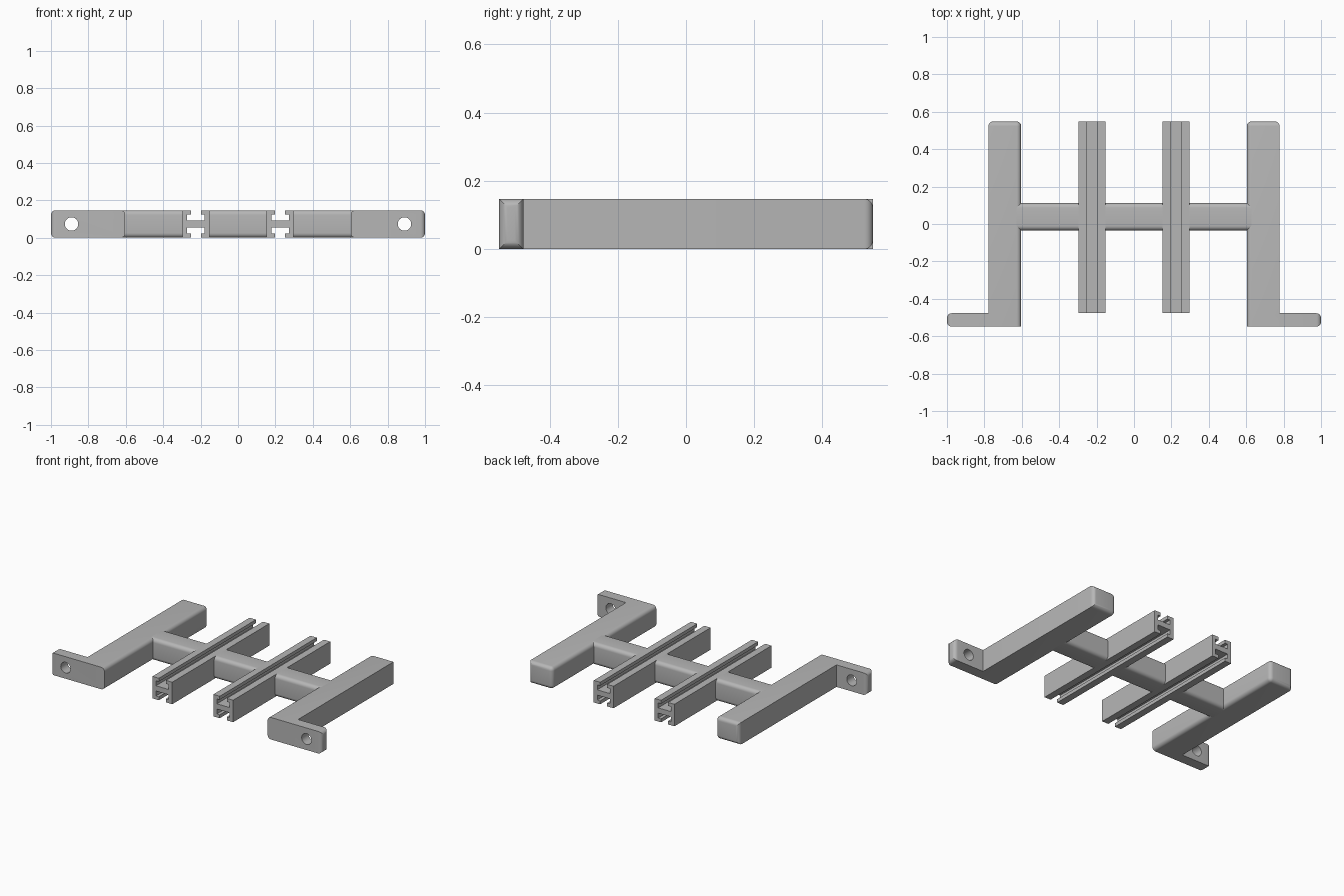
import bpy, bmesh, math
from mathutils import Matrix

if "Cube" in bpy.data.objects:
    bpy.data.objects.remove(bpy.data.objects["Cube"], do_unlink=True)

H = 0.147              # overall thickness
BACK, FRONT = 0.548, -0.548
FLANGE_Y = -0.477      # back of the mounting flanges, front of the rails
INNER, OUTER, TIP = 0.603, 0.778, 1.0
RAIL_X, HALF = 0.225, 0.073
R = 0.025              # edge rounding

grey = bpy.data.materials.new("grey metal")
grey.use_nodes = True
grey.diffuse_color = (0.47, 0.47, 0.47, 1)
grey.node_tree.nodes["Principled BSDF"].inputs["Base Color"].default_value = grey.diffuse_color


def near(a, b):
    return abs(a - b) < 1e-4


def extrude_profile(name, points, depth, rounded=None):
    """Extrude an outline along its normal and round the edges chosen by a rule."""
    bm = bmesh.new()
    face = bm.faces.new([bm.verts.new(p) for p in points])
    new = bmesh.ops.extrude_face_region(bm, geom=[face])["geom"]
    bmesh.ops.translate(bm, vec=depth, verts=[g for g in new if isinstance(g, bmesh.types.BMVert)])
    bmesh.ops.recalc_face_normals(bm, faces=bm.faces)
    if rounded:
        edges = [e for e in bm.edges if rounded(e.verts[0].co, e.verts[1].co)]
        bmesh.ops.bevel(bm, geom=edges, offset=R, segments=6, profile=0.5, affect='EDGES')
    mesh = bpy.data.meshes.new(name)
    bm.to_mesh(mesh)
    bm.free()
    mesh.materials.append(grey)
    obj = bpy.data.objects.new(name, mesh)
    bpy.context.collection.objects.link(obj)
    return obj


def activate(obj):
    bpy.ops.object.select_all(action='DESELECT')
    obj.select_set(True)
    bpy.context.view_layer.objects.active = obj


def smooth(obj):
    activate(obj)
    bpy.ops.object.shade_smooth_by_angle(angle=math.radians(30))


def arm_edge(a, b):
    if any(near(a[i], v) and near(b[i], v) for i, v in ((1, BACK), (0, TIP))):
        return True
    return near(a.x, INNER) and near(b.x, INNER) and near(a.z, b.z)


# Side arms with outward mounting flanges and a bolt hole each
for side, s in (("left", 1), ("right", -1)):
    outline = [(INNER, FRONT), (TIP, FRONT), (TIP, FLANGE_Y),
               (OUTER, FLANGE_Y), (OUTER, BACK), (INNER, BACK)]
    arm = extrude_profile(side + "_arm", [(x, y, 0) for x, y in outline], (0, 0, H), arm_edge)
    bpy.ops.mesh.primitive_cylinder_add(vertices=32, radius=0.036, depth=0.3,
                                        location=(0.89, -0.51, H / 2), rotation=(math.pi / 2, 0, 0))
    cutter = bpy.context.object
    cutter.data.materials.append(grey)
    activate(arm)
    hole = arm.modifiers.new("bolt_hole", 'BOOLEAN')
    hole.operation, hole.solver, hole.object = 'DIFFERENCE', 'EXACT', cutter
    bpy.ops.object.modifier_apply(modifier=hole.name)
    bpy.data.objects.remove(cutter, do_unlink=True)
    if s < 0:
        arm.data.transform(Matrix.Scale(-1, 4, (1, 0, 0)))
        arm.data.flip_normals()
    smooth(arm)

# Slotted rails: T-slot above and below a central web
NECK, SLOT, LIP, FLOOR = 0.026, 0.047, 0.023, 0.056
quarter = [(SLOT, FLOOR), (SLOT, LIP), (NECK, LIP), (NECK, 0), (HALF, 0)]
right_side = quarter + [(x, H - z) for x, z in reversed(quarter)]
section = right_side + [(-x, z) for x, z in reversed(right_side)]
for side, s in (("left", 1), ("right", -1)):
    extrude_profile(side + "_rail", [(s * RAIL_X + x, FLANGE_Y, z) for x, z in section],
                    (0, BACK - FLANGE_Y, 0))

# Crossbar pieces between arms and rails, with rounded long edges
spans = {"left_crossbar": (RAIL_X + HALF, INNER + R),
         "middle_crossbar": (HALF - RAIL_X, RAIL_X - HALF),
         "right_crossbar": (-INNER - R, -RAIL_X - HALF)}
for name, (x0, x1) in spans.items():
    corners = [(x0, y, z) for y, z in ((-0.035, 0), (0.112, 0), (0.112, H), (-0.035, H))]
    bar = extrude_profile(name, corners, (x1 - x0, 0, 0), lambda a, b: not near(a.x, b.x))
    smooth(bar)
